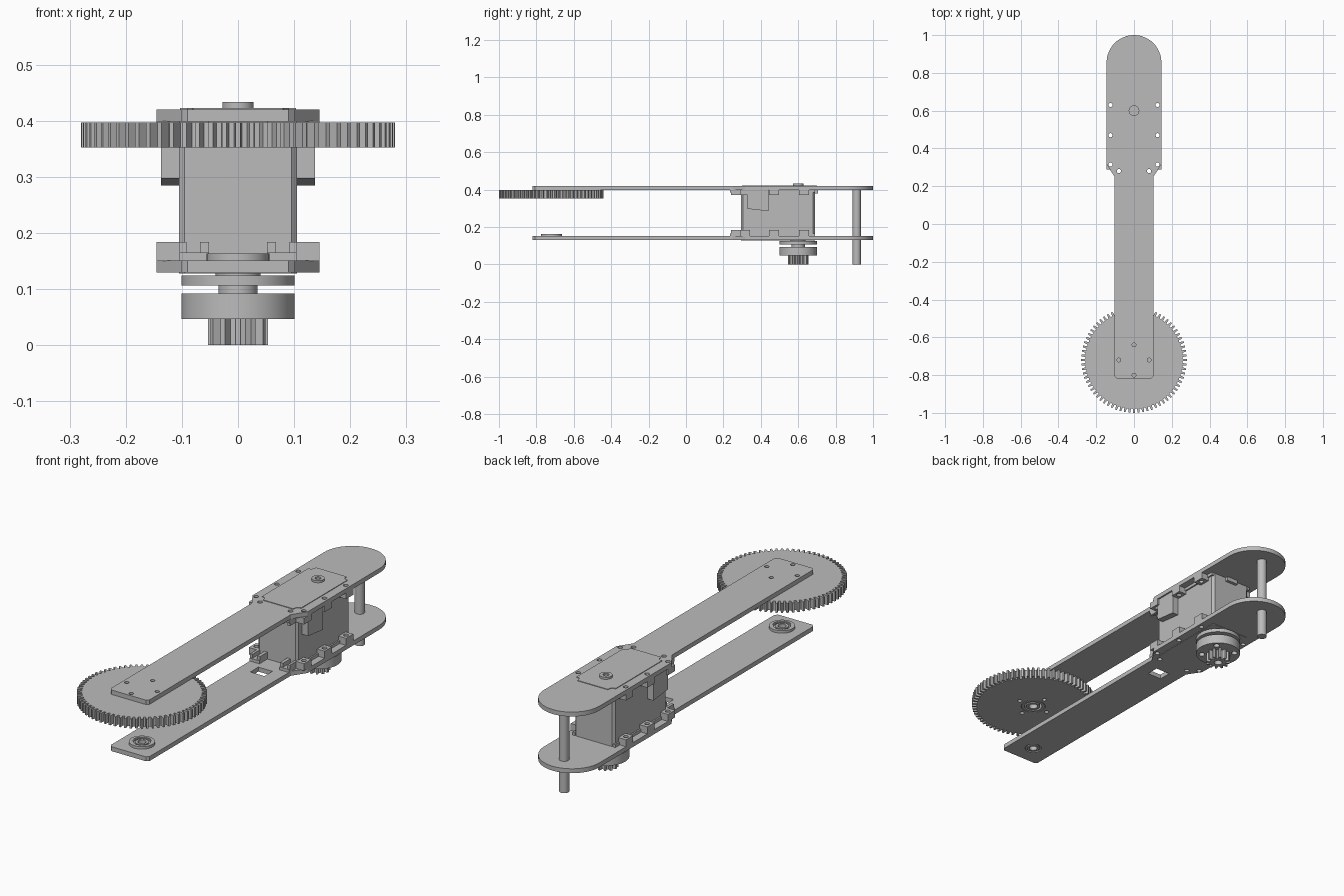
import bpy
import bmesh
from math import cos, sin, pi

if "Cube" in bpy.data.objects:
    bpy.data.objects.remove(bpy.data.objects["Cube"])

grey = bpy.data.materials.new("machined_grey")
grey.use_nodes = True
grey.diffuse_color = (0.5, 0.5, 0.5, 1)
grey.node_tree.nodes["Principled BSDF"].inputs["Base Color"].default_value = (0.5, 0.5, 0.5, 1)
parts = []

GEAR_Y, MOTOR_Y, POST_Y = -0.72, 0.6, 0.913


def prism(name, outline, z0, z1, keep=True):
    """Extrude a closed xy outline from z0 to z1."""
    bm = bmesh.new()
    face = bm.faces.new([bm.verts.new((x, y, z0)) for x, y in outline])
    top = bmesh.ops.extrude_face_region(bm, geom=[face])["geom"]
    verts = [v for v in top if isinstance(v, bmesh.types.BMVert)]
    bmesh.ops.translate(bm, vec=(0, 0, z1 - z0), verts=verts)
    bmesh.ops.recalc_face_normals(bm, faces=bm.faces)
    mesh = bpy.data.meshes.new(name)
    bm.to_mesh(mesh)
    bm.free()
    mesh.materials.append(grey)
    obj = bpy.data.objects.new(name, mesh)
    bpy.context.collection.objects.link(obj)
    if keep:
        parts.append(obj)
    return obj


def circle(x, y, r, n=40):
    return [(x + r * cos(2 * pi * i / n), y + r * sin(2 * pi * i / n)) for i in range(n)]


def rect(x0, x1, y0, y1):
    return [(x0, y0), (x1, y0), (x1, y1), (x0, y1)]


def cog(y, teeth, root, tip):
    """Outline of a spur gear with tapered teeth."""
    pts = []
    for i in range(teeth):
        for f, r in ((-0.3, root), (-0.17, tip), (0.17, tip), (0.3, root)):
            a = 2 * pi * (i + f) / teeth
            pts.append((r * cos(a), y + r * sin(a)))
    return pts


def cut(obj, holes, z0, z1):
    """Cut outlines through an object between two heights."""
    cutters = [prism("cutter", h, z0, z1, keep=False) for h in holes]
    for c in cutters:
        c.hide_render = True
        mod = obj.modifiers.new("hole", "BOOLEAN")
        mod.operation = "DIFFERENCE"
        mod.solver = "EXACT"
        mod.object = c
    graph = bpy.context.evaluated_depsgraph_get()
    mesh = bpy.data.meshes.new_from_object(obj.evaluated_get(graph))
    obj.modifiers.clear()
    obj.data = mesh
    for c in cutters:
        bpy.data.objects.remove(c)


def ring(name, y, r_out, r_in, z0, z1):
    obj = prism(name, circle(0, y, r_out), z0, z1)
    cut(obj, [circle(0, y, r_in)], z0 - 0.1, z1 + 0.1)
    return obj


# Arm plates: narrow beam, flared motor seat, round end
half = [(0.09, -0.82), (0.102, -0.808), (0.102, 0.25), (0.145, 0.315)]
arc = [(0.145 * cos(pi * i / 32), 0.855 + 0.145 * sin(pi * i / 32)) for i in range(33)]
plate = half + arc + [(-x, y) for x, y in reversed(half)]
screws = [(s * x, y) for s in (-1, 1)
          for x, y in ((0.125, 0.63), (0.125, 0.47), (0.125, 0.315), (0.08, 0.28))]
screw_holes = [circle(x, y, 0.011, 16) for x, y in screws]
bolts = [(0.08, GEAR_Y), (-0.08, GEAR_Y), (0, GEAR_Y + 0.08), (0, GEAR_Y - 0.08)]
bolt_holes = [circle(x, y, 0.01, 16) for x, y in bolts]

lower_plate = prism("lower_plate", plate, 0.13, 0.151)
cut(lower_plate, screw_holes + [rect(-0.037, 0.037, 0.145, 0.205),
                                circle(0, GEAR_Y, 0.045)], 0, 0.3)
upper_plate = prism("upper_plate", plate, 0.399, 0.42)
cut(upper_plate, screw_holes + bolt_holes, 0.3, 0.5)

# Large driven gear with a recessed hub underneath
gear = prism("large_gear", cog(GEAR_Y, 72, 0.258, 0.28), 0.352, 0.397)
cut(gear, [circle(0, GEAR_Y, 0.055)], 0.3, 0.385)
cut(gear, bolt_holes, 0.3, 0.5)
ring("gear_bearing_outer", GEAR_Y, 0.053, 0.04, 0.352, 0.386)
ring("gear_bearing_inner", GEAR_Y, 0.032, 0.02, 0.352, 0.386)

# Bearing in the lower plate
ring("plate_bearing_flange", GEAR_Y, 0.056, 0.042, 0.151, 0.163)
ring("plate_bearing_outer", GEAR_Y, 0.046, 0.037, 0.13, 0.161)
ring("plate_bearing_race", GEAR_Y, 0.038, 0.028, 0.136, 0.155)
ring("plate_bearing_inner", GEAR_Y, 0.029, 0.018, 0.13, 0.161)

# Spacer post at the round end
prism("spacer_post", circle(0, POST_Y, 0.022), 0, 0.41)

# Motor body with softened vertical edges
c = 0.01
body = [(-0.105 + c, 0.295), (0.105 - c, 0.295), (0.105, 0.295 + c), (0.105, 0.69 - c),
        (0.105 - c, 0.69), (-0.105 + c, 0.69), (-0.105, 0.69 - c), (-0.105, 0.295 + c)]
prism("motor_body", body, 0.128, 0.41)

# Motor end cap with stepped corners
quarter = [(0.08, 0.30), (0.082, 0.315), (0.09, 0.325), (0.103, 0.327)]
right = quarter + [(x, 1.0 - y) for x, y in reversed(quarter)]
cap = right + [(-x, y) for x, y in reversed(right)]
prism("motor_cap", cap, 0.405, 0.423)
pip = prism("cap_bearing", circle(0, MOTOR_Y, 0.028), 0.41, 0.433)
cut(pip, [circle(0, MOTOR_Y, 0.013, 24)], 0.426, 0.5)
prism("cap_tab", rect(-0.03, 0.03, 0.69, 0.705), 0.38, 0.41)

# Mounting lugs next to both plates, and the side connectors
for s, side in ((1, "left"), (-1, "right")):
    for z0, z1, level in ((0.15, 0.184, "lower"), (0.37, 0.4, "upper")):
        rail = (0.15, 0.165) if level == "lower" else (0.385, 0.4)
        prism(f"{level}_{side}_rail", rect(*sorted((s * 0.1, s * 0.112)), 0.3, 0.69), *rail)
        foot = rect(*sorted((s * 0.052, s * 0.104)), 0.235, 0.3)
        base = prism(f"{level}_{side}_front_foot", foot, *rail)
        cut(base, [circle(s * 0.08, 0.28, 0.011, 16)], 0, 0.5)
        for x0, x1 in ((0.052, 0.068), (0.092, 0.104)):
            prism(f"{level}_{side}_front_lug",
                  rect(*sorted((s * x0, s * x1)), 0.24, 0.3), z0, z1)
        for y in (0.315, 0.47, 0.63):
            lug = prism(f"{level}_{side}_lug",
                        rect(*sorted((s * 0.1, s * 0.145)), y - 0.027, y + 0.027), z0, z1)
            cut(lug, [circle(s * 0.125, y, 0.011, 16)], 0, 0.5)
    block = prism(f"{side}_connector",
                  rect(*sorted((s * 0.1, s * 0.137)), 0.33, 0.44), 0.285, 0.4)
    for v in block.data.vertices:
        if v.co.z < 0.3 and v.co.y < 0.4:
            v.co.z += 0.012

# Output shaft, horn disc, pinion flange and pinion
prism("motor_output_collar", circle(0, MOTOR_Y, 0.04), 0.122, 0.135)
horn = prism("horn_disc", circle(0, MOTOR_Y, 0.101, 56), 0.106, 0.124)
prism("horn_shaft", circle(0, MOTOR_Y, 0.035), 0.088, 0.11)
flange = prism("pinion_flange", circle(0, MOTOR_Y, 0.101, 56), 0.047, 0.092)
cut(flange, [circle(s * 0.053, MOTOR_Y + t * 0.053, 0.014, 16)
             for s in (1, -1) for t in (1, -1)], 0, 0.075)
pinion = prism("pinion", cog(MOTOR_Y, 12, 0.037, 0.054), 0, 0.05)
cut(pinion, [circle(0, MOTOR_Y, 0.018, 24)], -0.1, 0.04)

# Smooth the round walls, keep the edges sharp
bpy.ops.object.select_all(action="DESELECT")
for obj in parts:
    obj.select_set(True)
bpy.context.view_layer.objects.active = parts[0]
bpy.ops.object.shade_smooth_by_angle(angle=pi / 7)
